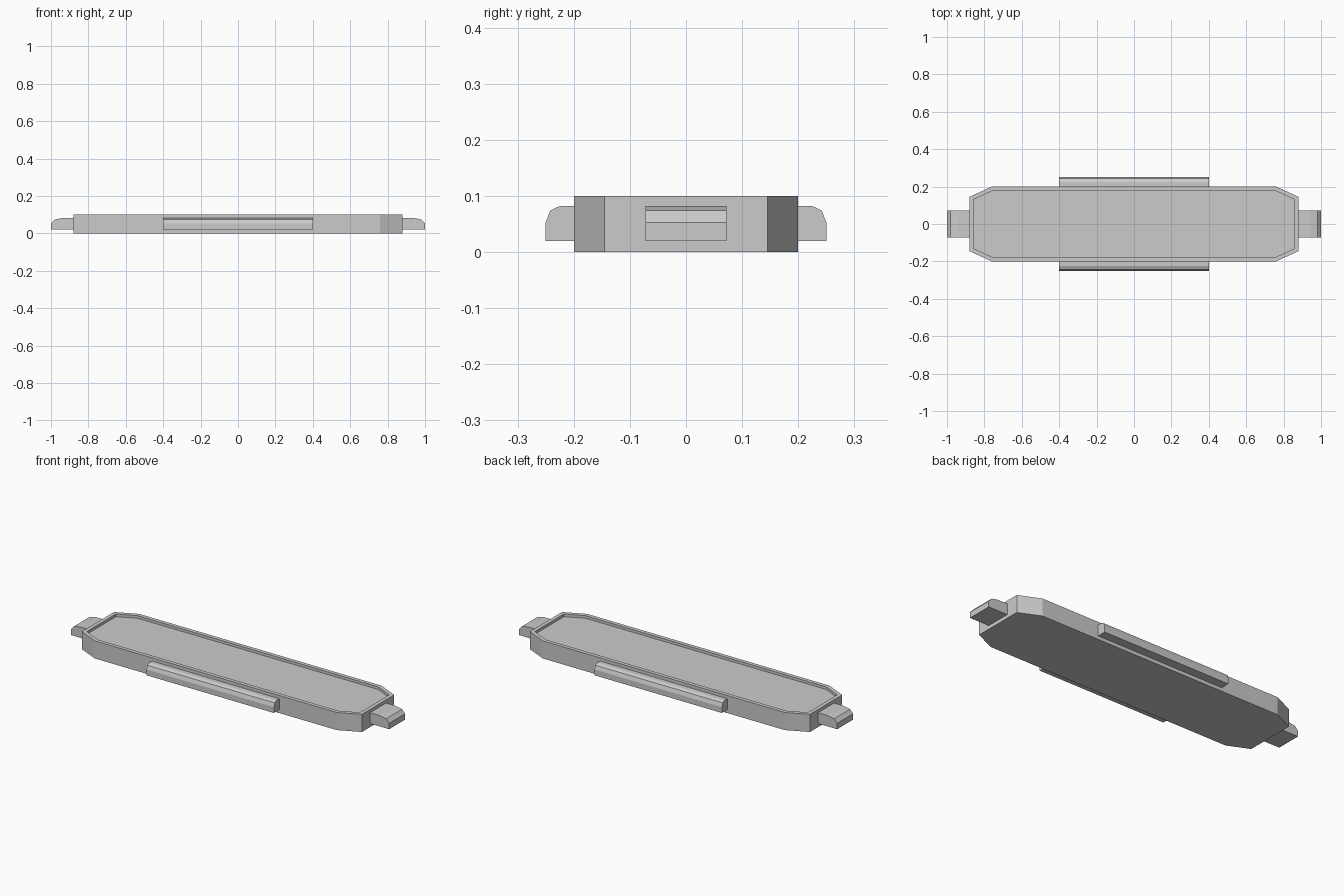
import bpy, bmesh
from mathutils import Matrix
from math import pi

if "Cube" in bpy.data.objects:
    bpy.data.objects.remove(bpy.data.objects["Cube"])


def finish(bm, name):
    bmesh.ops.recalc_face_normals(bm, faces=bm.faces)
    me = bpy.data.meshes.new(name)
    bm.to_mesh(me)
    bm.free()
    ob = bpy.data.objects.new(name, me)
    bpy.context.collection.objects.link(ob)
    return ob


def extrude_outline(bm, pts, vec):
    face = bm.faces.new([bm.verts.new(p) for p in pts])
    ext = bmesh.ops.extrude_face_region(bm, geom=[face])["geom"]
    verts = [g for g in ext if isinstance(g, bmesh.types.BMVert)]
    bmesh.ops.translate(bm, verts=verts, vec=vec)
    return [g for g in ext if isinstance(g, bmesh.types.BMFace)][0]


# Tray body: chamfered slab with a shallow recess inside a thin rim
HX, HY, H = 0.88, 0.20, 0.10
CX, CY = 0.76, 0.145
outline = [(HX, -CY), (HX, CY), (CX, HY), (-CX, HY),
           (-HX, CY), (-HX, -CY), (-CX, -HY), (CX, -HY)]
bm = bmesh.new()
top = extrude_outline(bm, [(x, y, 0) for x, y in outline], (0, 0, H))
bm.normal_update()
bmesh.ops.inset_region(bm, faces=[top], thickness=0.022, use_even_offset=True)
floor = extrude = bmesh.ops.extrude_face_region(bm, geom=[top])["geom"]
bmesh.ops.translate(bm, verts=[g for g in floor if isinstance(g, bmesh.types.BMVert)],
                    vec=(0, 0, -0.015))
if top.is_valid:
    bm.faces.remove(top)
finish(bm, "tray_body")


# Handles: rounded-top profile as (fraction of reach, z), swept along the width
PROFILE = [(0, 0.02), (1, 0.02), (1, 0.053), (0.84, 0.074), (0.5, 0.082), (0, 0.082)]


def handle(name, start, reach, half_width, angle):
    bm = bmesh.new()
    pts = [(start + f * reach, -half_width, z) for f, z in PROFILE]
    extrude_outline(bm, pts, (0, 2 * half_width, 0))
    bm.transform(Matrix.Rotation(angle, 4, 'Z'))
    finish(bm, name)


for side, a in (("right", 0), ("left", pi)):
    handle(side + "_end_handle", HX, 0.12, 0.072, a)
for side, a in (("back", pi / 2), ("front", -pi / 2)):
    handle(side + "_grip", HY, 0.05, 0.40, a)
